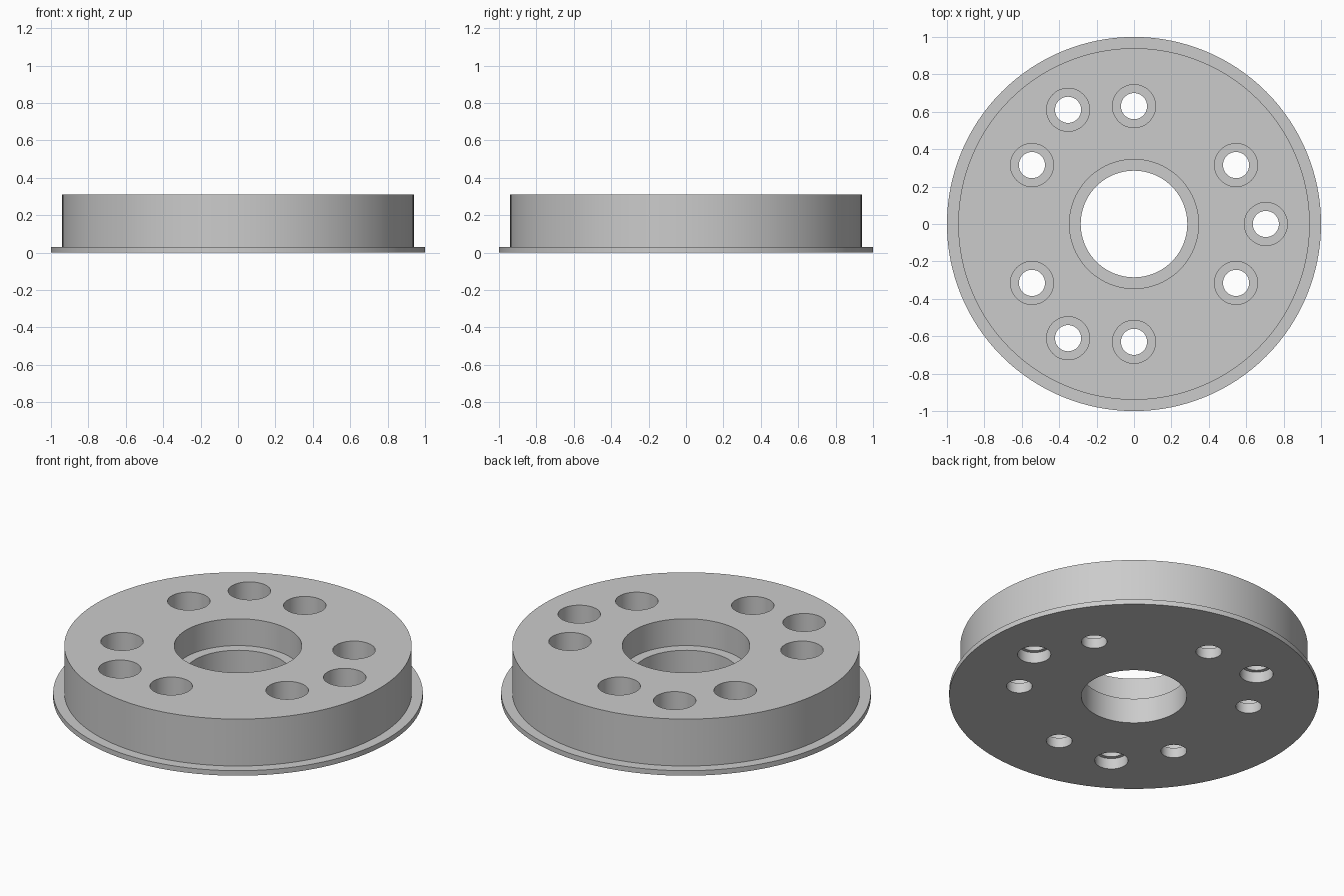
import bpy
import bmesh
from math import cos, sin, radians, tau

cube = bpy.data.objects.get("Cube")
if cube:
    bpy.data.objects.remove(cube, do_unlink=True)

# Plain grey metal
metal = bpy.data.materials.new("grey_metal")
metal.use_nodes = True
grey = (0.6, 0.6, 0.6, 1)
metal.diffuse_color = grey
metal.node_tree.nodes["Principled BSDF"].inputs["Base Color"].default_value = grey

HEIGHT = 0.31
OVER = HEIGHT + 0.1     # cutters run past both faces
UNDER = -0.1


def turn(bm, profile, segments, x=0.0, y=0.0):
    """Add a closed turned solid from (radius, z) points, bottom to top."""
    rings = []
    for r, z in profile:
        rings.append([bm.verts.new((x + r * cos(tau * i / segments),
                                    y + r * sin(tau * i / segments), z))
                      for i in range(segments)])
    for low, high in zip(rings, rings[1:]):
        for i in range(segments):
            j = (i + 1) % segments
            bm.faces.new((low[i], low[j], high[j], high[i]))
    bm.faces.new(rings[0][::-1])
    bm.faces.new(rings[-1])


def finish(bm, name):
    bmesh.ops.recalc_face_normals(bm, faces=bm.faces)
    mesh = bpy.data.meshes.new(name)
    bm.to_mesh(mesh)
    bm.free()
    mesh.materials.append(metal)
    obj = bpy.data.objects.new(name, mesh)
    bpy.context.collection.objects.link(obj)
    return obj


def stepped(lower, upper, ledge):
    """Profile of a hole that widens above a ledge."""
    return [(lower, UNDER), (lower, ledge), (upper, ledge), (upper, OVER)]


# Disc body with a thin flange at the bottom
bm = bmesh.new()
turn(bm, [(1, 0), (1, 0.03), (0.94, 0.03), (0.94, HEIGHT)], 128)
disc = finish(bm, "flanged_disc")

# Stepped centre bore
bm = bmesh.new()
turn(bm, stepped(0.285, 0.345, 0.15), 96)

# Six counterbored holes on the inner bolt circle
for k in range(6):
    a = radians(30 + 60 * k)
    turn(bm, stepped(0.07, 0.115, 0.06), 48, 0.63 * cos(a), 0.63 * sin(a))

# Three holes on the outer bolt circle, counterbored from both sides
for k in range(3):
    a = radians(120 * k)
    profile = [(0.09, UNDER), (0.09, 0.065)] + stepped(0.07, 0.115, 0.125)[1:]
    profile.insert(2, (0.07, 0.065))
    turn(bm, profile, 48, 0.705 * cos(a), 0.705 * sin(a))
cutter = finish(bm, "hole_cutter")
cutter.hide_render = True

# Cut the holes, then remove the cutter
cut = disc.modifiers.new("holes", 'BOOLEAN')
cut.operation = 'DIFFERENCE'
cut.solver = 'EXACT'
cut.object = cutter
bpy.ops.object.select_all(action='DESELECT')
disc.select_set(True)
bpy.context.view_layer.objects.active = disc
bpy.ops.object.modifier_apply(modifier=cut.name)
bpy.data.objects.remove(cutter, do_unlink=True)

# Smooth round walls with crisp edges
bpy.ops.object.shade_smooth_by_angle(angle=radians(30))
